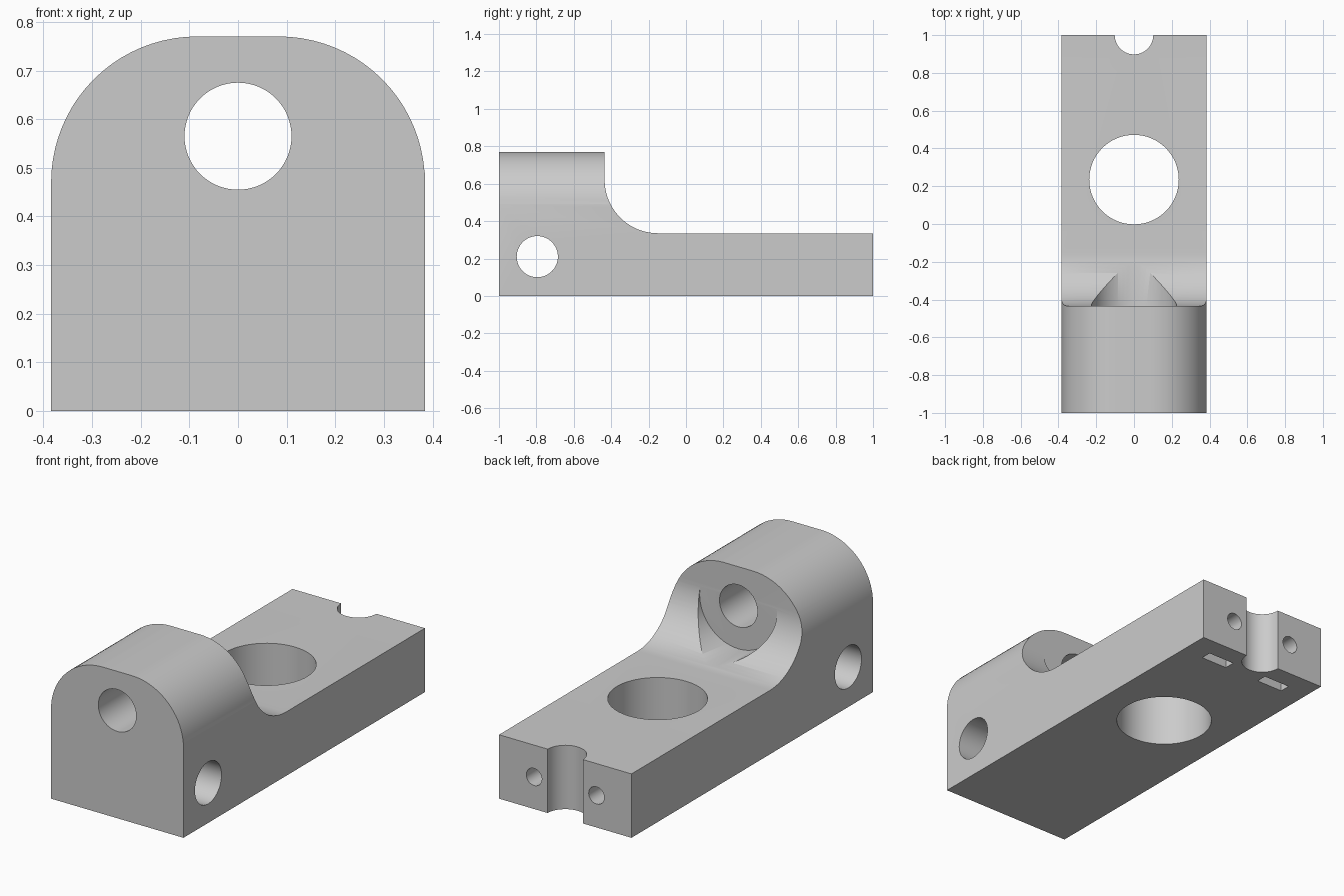
import bpy, bmesh, math
from mathutils import Vector

if "Cube" in bpy.data.objects:
    bpy.data.objects.remove(bpy.data.objects["Cube"])

SEG = 64


def arc(cx, cy, r, a0, a1, n=20):
    return [(cx + r * math.cos(math.radians(a0 + (a1 - a0) * i / n)),
             cy + r * math.sin(math.radians(a0 + (a1 - a0) * i / n))) for i in range(n + 1)]


def prism(name, pts, place, depth):
    """Extrude a closed 2D outline; place maps (u, v) to 3D, depth is the extrusion vector."""
    bm = bmesh.new()
    face = bm.faces.new([bm.verts.new(place(u, v)) for u, v in pts])
    ext = bmesh.ops.extrude_face_region(bm, geom=[face])
    verts = [g for g in ext["geom"] if isinstance(g, bmesh.types.BMVert)]
    bmesh.ops.translate(bm, vec=Vector(depth), verts=verts)
    bmesh.ops.recalc_face_normals(bm, faces=bm.faces)
    me = bpy.data.meshes.new(name)
    bm.to_mesh(me)
    bm.free()
    ob = bpy.data.objects.new(name, me)
    bpy.context.collection.objects.link(ob)
    return ob


def bore(axis, a, b, r, start, end):
    """Cylinder cutter along an axis; (a, b) is its centre in the other two axes."""
    pts = arc(a, b, r, 0, 360, SEG)[:-1]
    place = {"x": lambda u, v: (start, u, v),
             "y": lambda u, v: (u, start, v),
             "z": lambda u, v: (u, v, start)}[axis]
    depth = [0, 0, 0]
    depth["xyz".index(axis)] = end - start
    return prism("cutter", pts, place, depth)


def boolean(target, tool, op):
    mod = target.modifiers.new("bool", "BOOLEAN")
    mod.operation, mod.solver, mod.object = op, "EXACT", tool
    bpy.context.view_layer.objects.active = target
    bpy.ops.object.modifier_apply(modifier=mod.name)
    bpy.data.objects.remove(tool, do_unlink=True)


# body: side outline with the concave sweep, extruded across x
side = [(-1, 0), (1, 0), (1, 0.335)] + arc(-0.15, 0.62, 0.285, 270, 180) + [(-0.435, 0.77), (-1, 0.77)]
body = prism("mount_block", side, lambda u, v: (-0.384, u, v), (0.768, 0, 0))

# rounded shoulders: front outline, kept where it overlaps the side shape
front = ([(-0.384, -0.1), (0.384, -0.1)] + arc(0.084, 0.47, 0.30, 0, 90)
         + arc(-0.084, 0.47, 0.30, 90, 180))
# widen the straight sides a little so only the shoulders trim the block
front = [(x * 1.0005, z) if z > 0.47 else (x * 1.01, z) for x, z in front]
front = [(x, z if z < 0.76999 else 0.7702) for x, z in front]
boolean(body, prism("shoulder_trim", front, lambda u, v: (u, -1.2, v), (0, 2.4, 0)), "INTERSECT")

# main holes
cutters = [
    bore("y", 0, 0.565, 0.225, -0.4345, 0.3),    # spot face behind the front hole
    bore("y", 0, 0.565, 0.11, -1.2, 0.2),        # front hole
    bore("x", -0.795, 0.21, 0.11, -0.6, 0.6),    # cross hole
    bore("z", 0, 0.235, 0.237, -0.2, 0.6),       # large upright hole
    bore("z", 0, 1.0, 0.102, -0.2, 0.6),         # half-round end notch
]
# screw holes in the end face and nut slots from below
for s in (-1, 1):
    cutters.append(bore("y", s * 0.181, 0.168, 0.045, 0.74, 1.2))
    x0, x1 = s * 0.181 - 0.077, s * 0.181 + 0.077
    cutters.append(prism("nut_slot", [(x0, 0.84), (x1, 0.84), (x1, 0.897), (x0, 0.897)],
                         lambda u, v: (u, v, -0.1), (0, 0, 0.345)))
for c in cutters:
    boolean(body, c, "DIFFERENCE")

# one plain grey
mat = bpy.data.materials.new("plain_grey")
mat.diffuse_color = (0.6, 0.6, 0.6, 1)
mat.use_nodes = True
mat.node_tree.nodes["Principled BSDF"].inputs["Base Color"].default_value = mat.diffuse_color
body.data.materials.clear()
body.data.materials.append(mat)
for p in body.data.polygons:
    p.material_index = 0

bpy.ops.object.select_all(action="DESELECT")
body.select_set(True)
bpy.context.view_layer.objects.active = body
bpy.ops.object.shade_smooth_by_angle(angle=math.radians(30))
